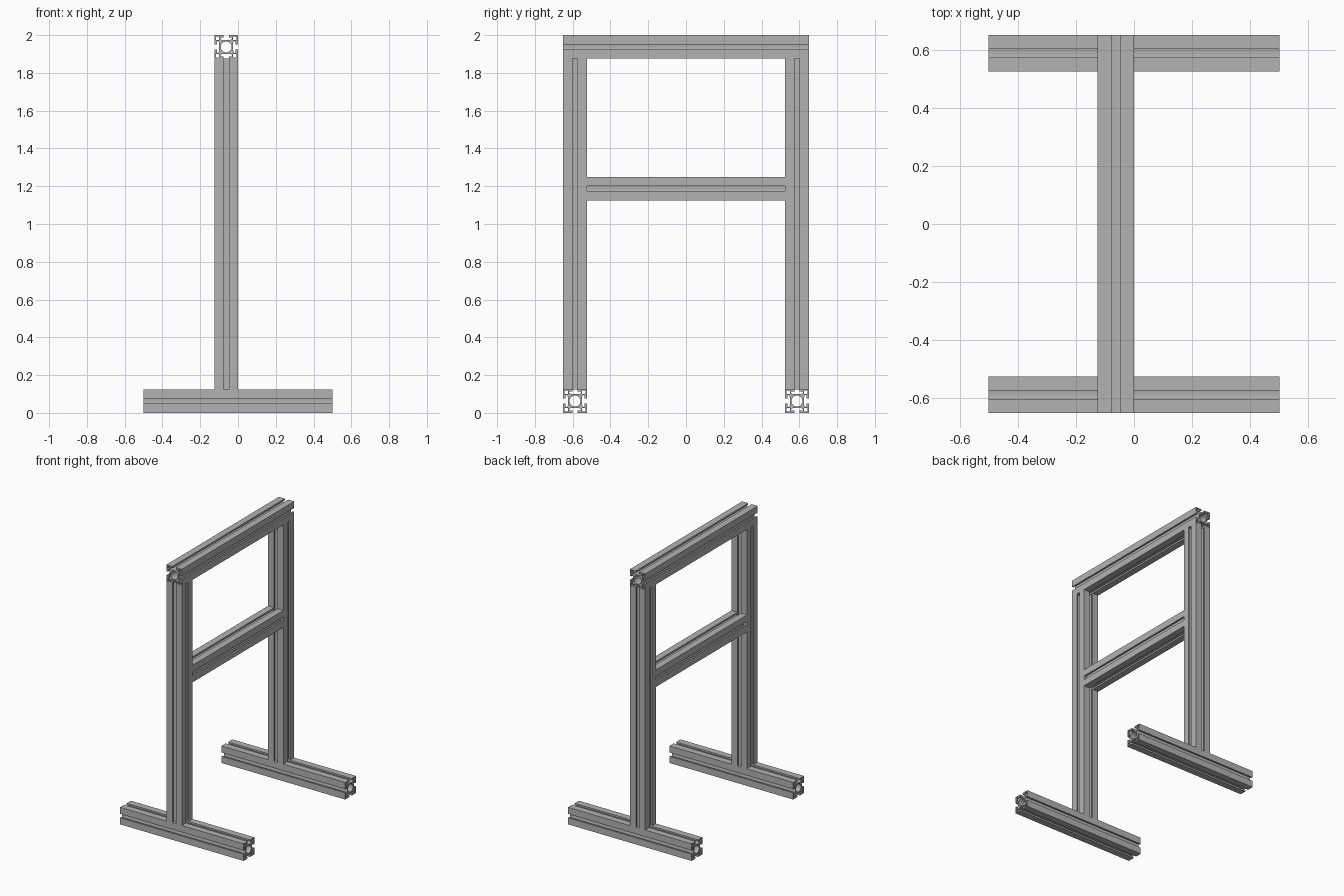
import bpy, bmesh, math
from mathutils import Matrix, Vector

cube = bpy.data.objects.get("Cube")
if cube:
    bpy.data.objects.remove(cube, do_unlink=True)

# Single aluminium colour
metal = bpy.data.materials.new("grey aluminium")
metal.use_nodes = True
GREY = (0.45, 0.45, 0.45, 1)
metal.diffuse_color = GREY
metal.node_tree.nodes["Principled BSDF"].inputs["Base Color"].default_value = GREY

SIZE = 0.125          # width of the square extrusion
H = SIZE / 2
SLOT = 0.014          # half width of the slot mouth
LIP = 0.050           # inner face of the lips
CHANNEL = 0.031       # half width of the T channel
FLOOR = 0.037         # channel floor distance from the centre
BORE = 0.029          # central hole radius


def rotated(points, quarter):
    rot = Matrix.Rotation(quarter * math.pi / 2, 2)
    return [rot @ Vector(p) for p in points]


def profile_loops():
    """Outer T-slot outline, round bore and four hollow corners."""
    half = [(H, -H), (H, -SLOT), (LIP, -SLOT), (LIP, -CHANNEL),
            (FLOOR + 0.005, -CHANNEL), (FLOOR, -0.022)]
    side = half + [(x, -y) for x, y in reversed(half[1:])]
    outer = [p for q in range(4) for p in rotated(side, q)]
    bore = [Vector((math.cos(a), math.sin(a))) * BORE
            for a in (i * math.tau / 24 for i in range(24))]
    a, b = 0.037, 0.055
    corner = [(a, a), (b, a), (b, b), (a, b)]
    return [outer, bore] + [rotated(corner, q) for q in range(4)]


def extrusion(name, start, end):
    """Sweep the slotted profile in a straight line from start to end."""
    start, end = Vector(start), Vector(end)
    axis = end - start
    bm = bmesh.new()
    for loop in profile_loops():
        verts = [bm.verts.new((p.x, p.y, 0)) for p in loop]
        for i, v in enumerate(verts):
            bm.edges.new((v, verts[i - 1]))
    bmesh.ops.triangle_fill(bm, edges=bm.edges[:], use_beauty=True,
                            normal=(0, 0, 1))
    top = bmesh.ops.extrude_face_region(bm, geom=bm.faces[:],
                                        use_keep_orig=True)["geom"]
    bmesh.ops.translate(bm, vec=(0, 0, axis.length),
                        verts=[g for g in top if isinstance(g, bmesh.types.BMVert)])
    bmesh.ops.recalc_face_normals(bm, faces=bm.faces[:])

    # Turn the sweep direction onto a world axis, keeping the profile square
    if abs(axis.x) > 0.5:
        turn = Matrix.Rotation(math.pi / 2, 4, "Y")
    elif abs(axis.y) > 0.5:
        turn = Matrix.Rotation(-math.pi / 2, 4, "X")
    else:
        turn = Matrix.Identity(4)
    bm.transform(Matrix.Translation(start) @ turn)

    mesh = bpy.data.meshes.new(name)
    bm.to_mesh(mesh)
    bm.free()
    mesh.materials.append(metal)
    obj = bpy.data.objects.new(name, mesh)
    bpy.context.collection.objects.link(obj)
    bpy.ops.object.select_all(action="DESELECT")
    obj.select_set(True)
    bpy.context.view_layer.objects.active = obj
    bpy.ops.object.shade_smooth_by_angle(angle=math.radians(30))
    return obj


FRAME_X = -H          # centre plane of the upright frame
DEPTH = 0.65          # half depth of the stand
TOP = 2.0
RAIL_Z = 1.1875       # middle rail height

# Feet and posts at front and back
for label, s in (("front", -1), ("back", 1)):
    y = s * (DEPTH - H)
    extrusion(label + "_foot", (-0.5, y, H), (0.5, y, H))
    extrusion(label + "_post", (FRAME_X, y, SIZE), (FRAME_X, y, TOP - SIZE))

# Top beam over the posts, middle rail between them
extrusion("top_beam", (FRAME_X, -DEPTH, TOP - H), (FRAME_X, DEPTH, TOP - H))
inner = DEPTH - SIZE
extrusion("middle_rail", (FRAME_X, -inner, RAIL_Z), (FRAME_X, inner, RAIL_Z))
